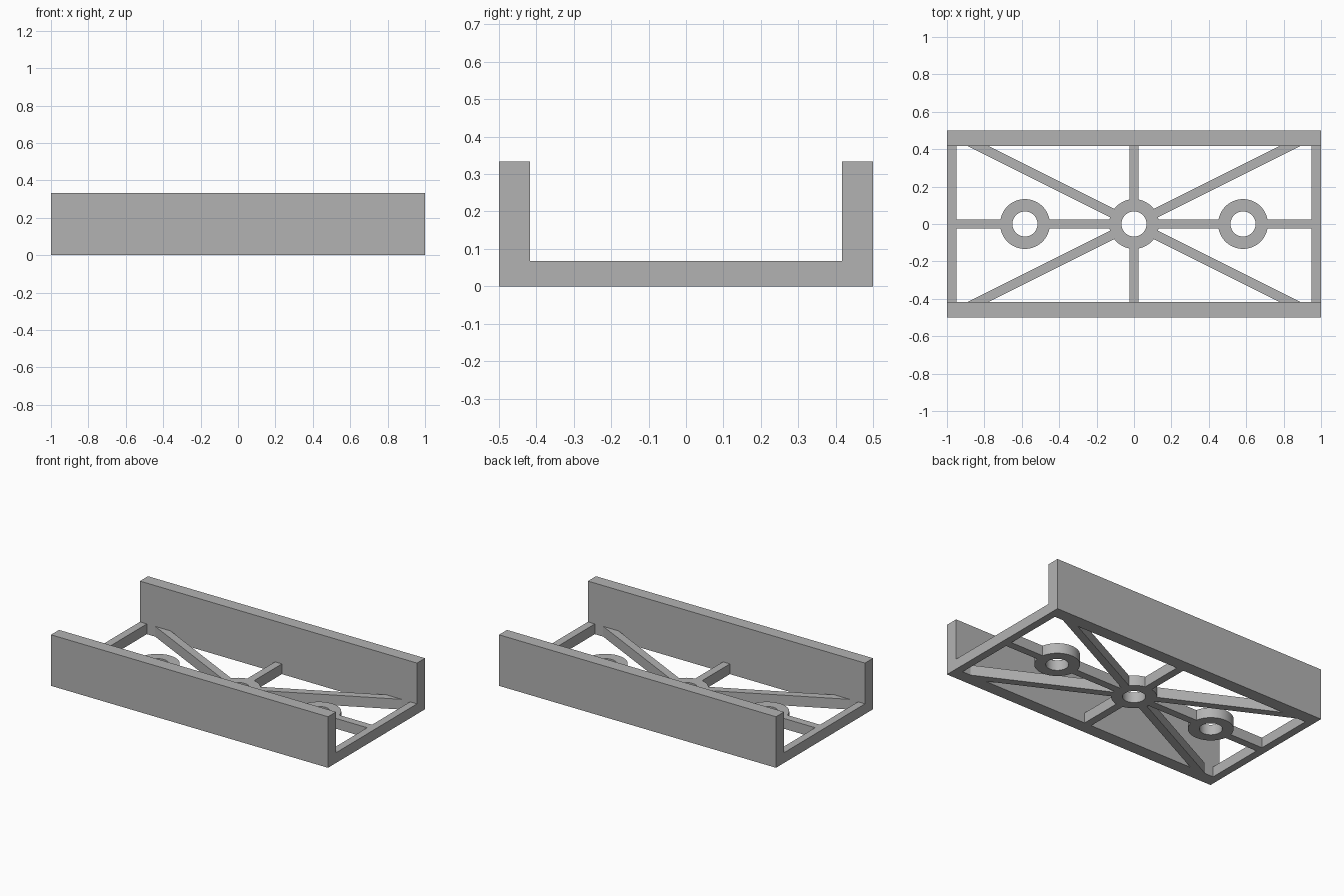
import bpy, bmesh
from math import sin, cos, tau
from mathutils import Vector

cube = bpy.data.objects.get("Cube")
if cube:
    bpy.data.objects.remove(cube, do_unlink=True)

grey = bpy.data.materials.new("plain grey")
grey.use_nodes = True
colour = (0.45, 0.45, 0.45, 1)
grey.diffuse_color = colour
grey.node_tree.nodes["Principled BSDF"].inputs["Base Color"].default_value = colour

WALL_H, FLOOR_H = 0.333, 0.067      # heights
WALL_Y = 0.417                      # inner face of the side walls
RIB = 0.05                          # rib width
R_OUT, R_IN = 0.133, 0.067          # ring radii
RING_X = 0.583                      # outer ring centres
JOIN = 0.13                         # where ribs sink into a ring


def finish(name, bm):
    bmesh.ops.recalc_face_normals(bm, faces=bm.faces)
    mesh = bpy.data.meshes.new(name)
    bm.to_mesh(mesh)
    bm.free()
    mesh.materials.append(grey)
    obj = bpy.data.objects.new(name, mesh)
    bpy.context.collection.objects.link(obj)
    return obj


def prism(name, outline, height):
    """Extrude a flat outline upward from the ground."""
    bm = bmesh.new()
    face = bm.faces.new([bm.verts.new((x, y, 0)) for x, y in outline])
    top = bmesh.ops.extrude_face_region(bm, geom=[face])["geom"]
    verts = [v for v in top if isinstance(v, bmesh.types.BMVert)]
    bmesh.ops.translate(bm, verts=verts, vec=(0, 0, height))
    return finish(name, bm)


def bar(name, x0, x1, y0, y1, height=FLOOR_H):
    return prism(name, [(x0, y0), (x1, y0), (x1, y1), (x0, y1)], height)


def ring(name, cx, segments=64):
    """Square-section ring swept around a vertical axis."""
    bm = bmesh.new()
    section = [(R_IN, 0), (R_OUT, 0), (R_OUT, FLOOR_H), (R_IN, FLOOR_H)]
    loops = []
    for i in range(segments):
        a = tau * i / segments
        loops.append([bm.verts.new((cx + r * cos(a), r * sin(a), z)) for r, z in section])
    for i, loop in enumerate(loops):
        following = loops[(i + 1) % segments]
        for j in range(4):
            k = (j + 1) % 4
            bm.faces.new((loop[j], following[j], following[k], loop[k]))
    obj = finish(name, bm)
    bpy.ops.object.select_all(action="DESELECT")
    obj.select_set(True)
    bpy.context.view_layer.objects.active = obj
    bpy.ops.object.shade_smooth_by_angle()


# Side walls
bar("front_wall", -1, 1, -0.5, -WALL_Y, WALL_H)
bar("back_wall", -1, 1, WALL_Y, 0.5, WALL_H)

# Bolt rings
for name, x in (("centre_ring", 0), ("left_ring", RING_X), ("right_ring", -RING_X)):
    ring(name, x)

half = RIB / 2
along = Vector((2, 1)).normalized()
across = Vector((-along.y, along.x)) * half

for side, sx in (("left", 1), ("right", -1)):
    # End rail and lengthwise ribs
    bar(side + "_end_rail", sx * (1 - RIB), sx, -WALL_Y, WALL_Y)
    bar(side + "_inner_rib", sx * JOIN, sx * (RING_X - JOIN), -half, half)
    bar(side + "_outer_rib", sx * (RING_X + JOIN), sx * (1 - RIB), -half, half)
    # Diagonal ribs, mitred flush to the walls
    for end, sy in (("front", -1), ("back", 1)):
        outline = []
        for edge in (across, -across):
            start = along * JOIN + edge
            stop = start + along * ((WALL_Y - start.y) / along.y)
            outline += [start, stop] if edge is across else [stop, start]
        prism(f"{end}_{side}_diagonal_rib", [(sx * p.x, sy * p.y) for p in outline], FLOOR_H)

# Cross ribs from the hub to the walls
for end, sy in (("front", -1), ("back", 1)):
    bar(end + "_cross_rib", -half, half, sy * JOIN, sy * WALL_Y)
